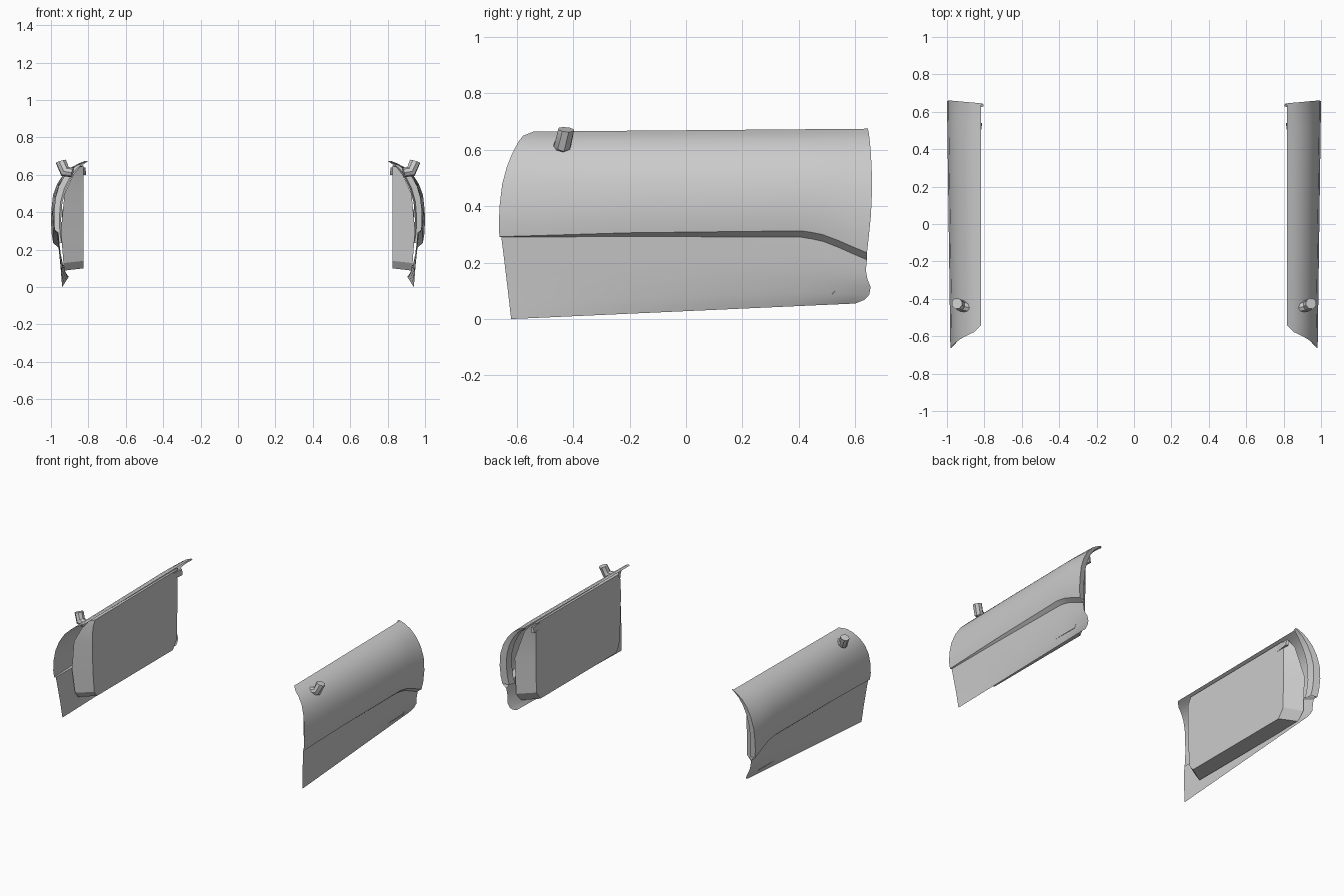
import bpy, bmesh, math
from mathutils import Vector

if "Cube" in bpy.data.objects:
    bpy.data.objects.remove(bpy.data.objects["Cube"])

GREY = (0.6, 0.6, 0.6, 1.0)
paint = bpy.data.materials.new("plain_grey")
paint.use_nodes = True
paint.diffuse_color = GREY
paint.node_tree.nodes["Principled BSDF"].inputs["Base Color"].default_value = GREY


def lerp(a, b, t):
    return a + (b - a) * t


def sample(points, s):
    """Piecewise linear value of a curve given as (key, value) pairs."""
    for (a, va), (b, vb) in zip(points, points[1:]):
        if s <= b:
            return lerp(va, vb, max(0, (s - a) / (b - a)))
    return points[-1][1]


def loft(name, rows, closed=False, caps=(), angle=35):
    """Skin rows of points and mirror the part to the other side."""
    bm = bmesh.new()
    grid = [[bm.verts.new(p) for p in row] for row in rows]
    n = len(grid[0])
    for low, high in zip(grid, grid[1:]):
        for i in range(n if closed else n - 1):
            j = (i + 1) % n
            bm.faces.new((low[i], low[j], high[j], high[i]))
    for k in caps:
        bm.faces.new(grid[k])
    if closed:
        bmesh.ops.recalc_face_normals(bm, faces=bm.faces)
    mesh = bpy.data.meshes.new(name)
    bm.to_mesh(mesh)
    bm.free()
    mesh.materials.append(paint)
    obj = bpy.data.objects.new(name, mesh)
    bpy.context.collection.objects.link(obj)
    bpy.ops.object.select_all(action="DESELECT")
    obj.select_set(True)
    bpy.context.view_layer.objects.active = obj
    bpy.ops.object.shade_smooth_by_angle(angle=math.radians(angle))
    mirror = obj.modifiers.new("other_side", "MIRROR")
    mirror.use_mirror_merge = False
    return obj


# Height of the body crease and of its recessed lower edge along the door
BELT = [(-0.66, 0.292), (-0.2, 0.306), (0.42, 0.313), (0.5, 0.296), (0.64, 0.235)]
STEP = [(-0.66, 0.002), (-0.2, 0.013), (0.42, 0.023), (0.64, 0.025)]
STATIONS = [0, 0.06, 0.2, 0.35, 0.6, 0.82, 0.85, 0.88, 0.92, 0.96, 1]

# Lower panel rows: fraction of height, front x, rear x, front y, rear y
LOWER = [(0, 0.94, 0.905, -0.62, 0.6), (0.08, 0.942, 0.915, -0.623, 0.632),
         (0.2, 0.945, 0.925, -0.627, 0.65), (0.38, 0.949, 0.938, -0.633, 0.655),
         (0.55, 0.954, 0.947, -0.639, 0.644), (0.75, 0.96, 0.953, -0.646, 0.638),
         (1, 0.968, 0.958, -0.655, 0.642)]

# Upper panel rows: fraction of height, front x, rear x, front y, rear y
UPPER = [(0, 0.976, 0.988, -0.662, 0.642), (0.12, 0.982, 0.997, -0.664, 0.648),
         (0.3, 0.982, 1.0, -0.661, 0.656), (0.5, 0.973, 0.992, -0.652, 0.66),
         (0.66, 0.956, 0.97, -0.636, 0.659), (0.8, 0.928, 0.936, -0.615, 0.656),
         (0.9, 0.891, 0.896, -0.595, 0.652), (0.96, 0.855, 0.857, -0.578, 0.649),
         (1, 0.818, 0.818, -0.54, 0.645)]

skin = []
for f, xf, xr, yf, yr in LOWER:
    row = []
    for u in STATIONS:
        y = lerp(yf, yr, u)
        bottom = lerp(0, 0.055, u)
        top = sample(BELT, y) - sample(STEP, y)
        row.append((lerp(xf, xr, u), y, lerp(bottom, top, f)))
    skin.append(row)
for f, xf, xr, yf, yr in UPPER:
    row = []
    for u in STATIONS:
        y = lerp(yf, yr, u)
        row.append((lerp(xf, xr, u), y, lerp(sample(BELT, y), lerp(0.665, 0.675, u), f)))
    skin.append(row)
loft("door_skin", skin)

# Folded flange along the rear edge of the upper panel
edge = [Vector(row[-1]) for row in skin[len(LOWER):]]
flange = []
for i, p in enumerate(edge):
    w = 1 - 0.75 * (i / (len(edge) - 1)) ** 3
    flange.append([p, p + Vector((-0.045 * w, -0.012 * w, 0)),
                   p + Vector((-0.055 * w, -0.06 * w, -0.004))])
loft("rear_flange", flange)

# Inner trim panel: flat face with sloped sides that meet the skin
DEPTH = [(0.09, 0.93), (0.3, 0.947), (0.45, 0.94), (0.55, 0.915), (0.63, 0.86), (0.66, 0.83)]
FACE = [(-0.4, 0.1), (-0.43, 0.14), (-0.445, 0.3), (-0.45, 0.5), (-0.445, 0.6),
        (-0.42, 0.645), (0.49, 0.65), (0.5, 0.6), (0.5, 0.4), (0.495, 0.16), (0.45, 0.1)]
inner, outer = [], []
for y, z in FACE:
    spread = -0.06 if y < 0 else 0.07
    z_out = z - 0.012 if z < 0.2 else z
    inner.append((0.825, y, z))
    outer.append((sample(DEPTH, z_out), y + spread * (1 - max(0, z - 0.5) * 3), z_out))
loft("inner_trim_panel", [outer, inner], closed=True, caps=(1,), angle=25)

# Small flap at the rear of the trim
flap = [[(0.825, 0.44, z), (0.812 + d, 0.54, z), (0.83, 0.545, z)]
        for z, d in ((0.6, 0), (0.64, 0.004))]
loft("trim_flap", flap, closed=True, caps=(0, 1))

# Stubby mirror stalk: a bent eight-sided tube
STALK = [((0.885, -0.447, 0.612), (0.8, 0.15, 0.2), 0.026),
         ((0.925, -0.437, 0.618), (0.7, 0.15, 0.6), 0.031),
         ((0.947, -0.425, 0.672), (0.3, 0.1, 1), 0.03)]
rings = []
for centre, direction, radius in STALK:
    turn = Vector(direction).to_track_quat("Z", "Y")
    rings.append([Vector(centre) + turn @ Vector((radius * math.cos(a), radius * math.sin(a), 0))
                  for a in (math.tau * k / 8 for k in range(8))])
loft("mirror_stalk", rings, closed=True, caps=(0, -1))
